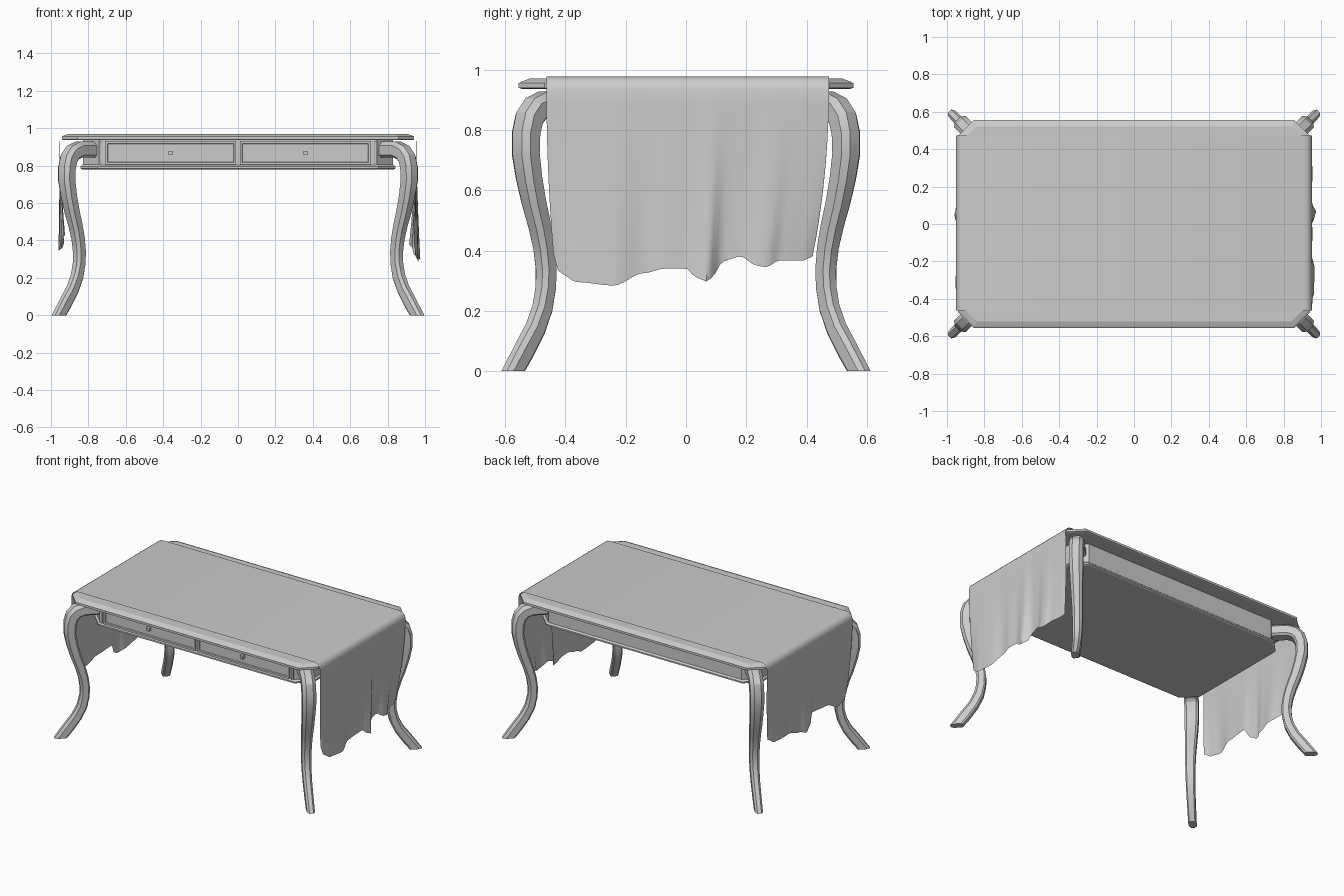
import bpy, bmesh, math
from mathutils import Vector

if "Cube" in bpy.data.objects:
    bpy.data.objects.remove(bpy.data.objects["Cube"])

R2 = math.sqrt(2)

def make(name, verts, faces, smooth=None):
    me = bpy.data.meshes.new(name)
    me.from_pydata(verts, [], faces)
    bm = bmesh.new()
    bm.from_mesh(me)
    bmesh.ops.recalc_face_normals(bm, faces=bm.faces)
    bm.to_mesh(me)
    bm.free()
    ob = bpy.data.objects.new(name, me)
    bpy.context.collection.objects.link(ob)
    if smooth:
        bpy.ops.object.select_all(action='DESELECT')
        ob.select_set(True)
        bpy.context.view_layer.objects.active = ob
        bpy.ops.object.shade_smooth_by_angle(angle=math.radians(smooth))
    return ob

def loft(name, rings, smooth=None):
    n = len(rings[0])
    faces = [(k*n+i, k*n+(i+1) % n, (k+1)*n+(i+1) % n, (k+1)*n+i)
             for k in range(len(rings)-1) for i in range(n)]
    faces += [tuple(range(n))[::-1], tuple((len(rings)-1)*n+i for i in range(n))]
    return make(name, [v for r in rings for v in r], faces, smooth)

def chamfered(hx, hy, c, inset, z):
    """Rectangle ring with cut corners, evenly inset."""
    k = c - inset*(2-R2)
    hx, hy = hx-inset, hy-inset
    return [(hx, hy-k, z), (hx-k, hy, z), (k-hx, hy, z), (-hx, hy-k, z),
            (-hx, k-hy, z), (k-hx, -hy, z), (hx-k, -hy, z), (hx, k-hy, z)]

# Table top with sloped edge, apron box and moulded bottom plate
loft("table_top", [chamfered(.942, .555, .085, i, z) for i, z in
                   [(.012, .936), (0, .94), (0, .955), (.008, .96), (.035, .97)]])
loft("apron", [chamfered(.83, .447, .09, 0, z) for z in (.80, .937)])
loft("bottom_plate", [chamfered(.842, .458, .09, i, z) for i, z in
                      [(.01, .78), (0, .785), (0, .795), (.012, .805)]])

# Drawer fronts with sunk panels, knobs and corner trim
def panel(name, x0, x1, z0, z1, y, depth, border=.012):
    def ring(i, yy):
        return [(x0+i, yy, z0+i), (x1-i, yy, z0+i), (x1-i, yy, z1-i), (x0+i, yy, z1-i)]
    return loft(name, [ring(0, y+.02), ring(0, y), ring(border, y), ring(border+.003, y+depth)])

for s, side in ((-1, "left"), (1, "right")):
    a, b = sorted((s*.01, s*.71))
    panel(side+"_drawer_front", a, b, .805, .931, -.458, .006)
    bpy.ops.mesh.primitive_cube_add(size=1, location=(s*.36, -.464, .868))
    knob = bpy.context.object
    knob.name = side+"_drawer_knob"
    knob.scale = (.022, .03, .022)
    a, b = sorted((s*.725, s*.742))
    panel(side+"_apron_trim", a, b, .805, .935, -.455, .002, .003)

# Cabriole legs: octagonal section swept along an S path on the corner diagonal
# (distance in y, height, tangential width, thickness)
path = [(.575, 0, .05, .08), (.538, .07, .052, .068), (.502, .14, .054, .064),
        (.478, .21, .057, .062), (.467, .28, .06, .06), (.466, .34, .062, .06),
        (.473, .41, .065, .062), (.487, .48, .07, .064), (.507, .56, .076, .067),
        (.523, .64, .082, .07), (.534, .72, .087, .073), (.533, .79, .088, .076),
        (.522, .84, .088, .08), (.502, .87, .088, .082), (.47, .886, .088, .084),
        (.39, .886, .088, .084)]

def leg(name, sx, sy):
    pts = [Vector((p[0]*R2, p[1])) for p in path]
    rings = []
    for i, (_, _, w, t) in enumerate(path):
        tan = (pts[min(i+1, len(pts)-1)] - pts[max(i-1, 0)]).normalized()
        nor = Vector((tan.y, -tan.x)) if i else Vector((1, 0))
        w, t = w/2, t/2
        sec = [(t, w*.5), (t*.5, w), (-t*.7, w), (-t, w*.7),
               (-t, -w*.7), (-t*.7, -w), (t*.5, -w), (t, -w*.5)]
        ring = []
        for a, b in sec:
            q = pts[i] + nor*a
            ring.append((sx*((q.x+b)/R2 + .384), sy*(q.x-b)/R2, q.y))
        rings.append(ring)
    loft(name, rings, 25)

for sx, a in ((-1, "left"), (1, "right")):
    for sy, b in ((-1, "front"), (1, "back")):
        leg(b+"_"+a+"_leg", sx, sy)

# Cloth runner: flat over the top, hanging at both ends with a ragged wavy hem
# hem control points: (y, hem height, hem x)
hem_right = [(-.44, .39, .94), (-.42, .325, .95), (-.36, .295, .963), (-.24, .284, .965),
             (-.14, .325, .945), (-.07, .34, .955), (0, .34, .952), (.035, .31, .965),
             (.07, .297, .975), (.10, .325, .94), (.12, .365, .93), (.18, .38, .935),
             (.235, .35, .955), (.265, .345, .955), (.31, .367, .935), (.39, .367, .925),
             (.42, .38, .915)]
hem_left = [(-.43, .43, .93), (-.38, .40, .945), (-.3, .39, .955), (-.2, .43, .94),
            (-.05, .44, .935), (.0, .37, .95), (.05, .345, .96), (.1, .36, .94),
            (.2, .385, .93), (.3, .40, .95), (.38, .40, .945), (.43, .43, .925)]

def sample(hem, u):
    y = hem[0][0] + u*(hem[-1][0]-hem[0][0])
    for p, q in zip(hem, hem[1:]):
        if y <= q[0] + 1e-6:
            f = (y-p[0])/(q[0]-p[0])
            f = f*f*(3-2*f)
            return y, p[1]+f*(q[1]-p[1]), p[2]+f*(q[2]-p[2])

cols, drops = 56, 12

def drape(u, s, hem):
    y0 = -.463 + u*.937
    ye, ze, xe = sample(hem, u)
    out = [(s*x, y0, z) for x, z in
           ((.91, .977), (.925, .974), (.938, .966), (.948, .953), (.953, .935))]
    for k in range(1, drops+1):
        v = k/drops
        out.append((s*(.953 + (xe-.953)*v**1.5), y0+(ye-y0)*v**2, .935+(ze-.935)*v))
    return out

verts, faces = [], []
for c in range(cols+1):
    u = c/cols
    verts += drape(u, -1, hem_left)[::-1] + drape(u, 1, hem_right)
n = len(verts)//(cols+1)
for c in range(cols):
    for k in range(n-1):
        faces.append((c*n+k, c*n+k+1, (c+1)*n+k+1, (c+1)*n+k))
make("cloth_runner", verts, faces, 50)
